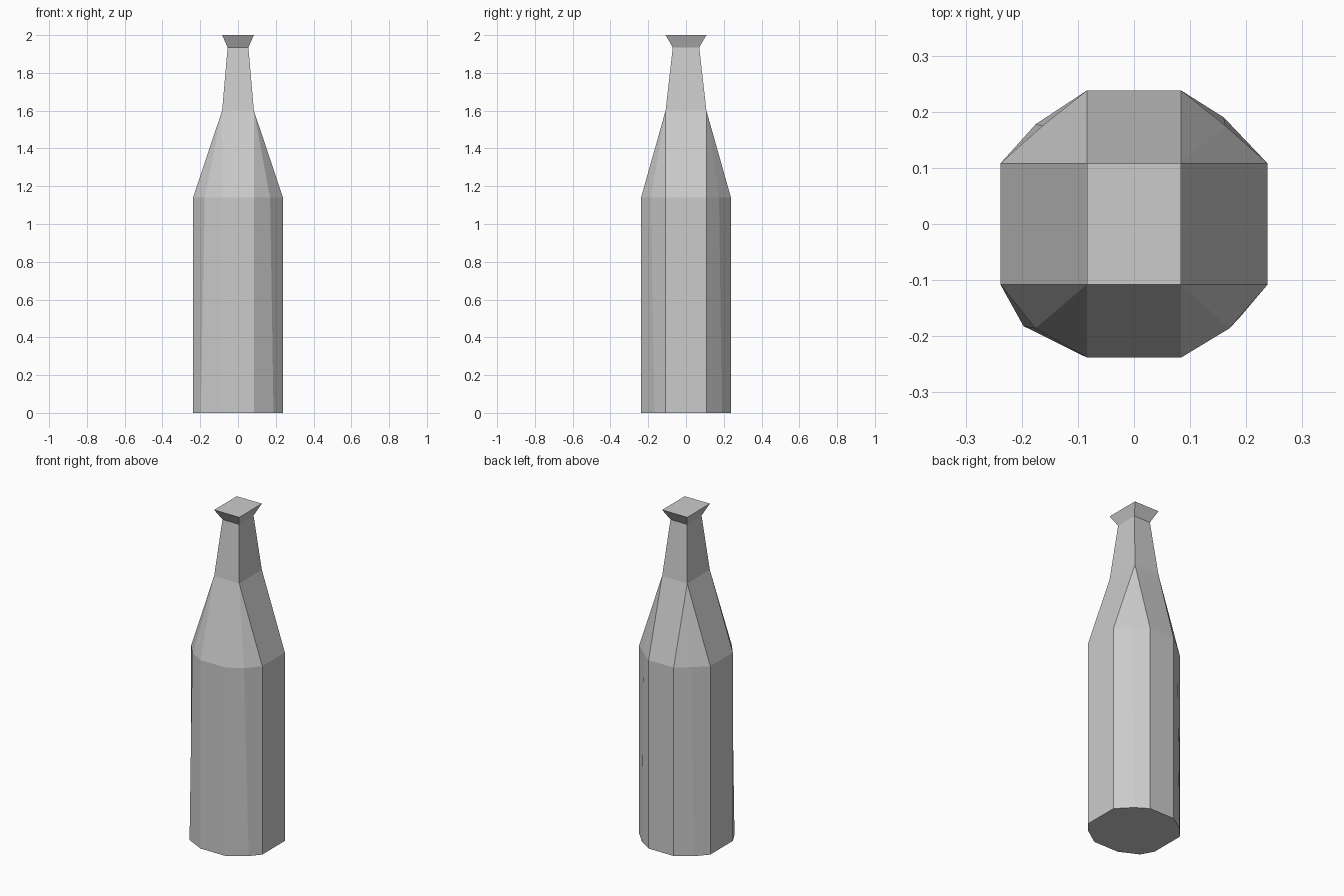
import bpy, bmesh

if "Cube" in bpy.data.objects:
    bpy.data.objects.remove(bpy.data.objects["Cube"])

# Half sizes of the chamfered body and the rectangular neck
R, CX, CY = 0.238, 0.084, 0.108


def body_ring(bm, z, corners):
    """Twelve-sided ring: two points per side plus one point per corner."""
    fr, br, bl, fl = corners
    pts = [(CX, -R), fr, (R, -CY),
           (R, CY), br, (CX, R),
           (-CX, R), bl, (-R, CY),
           (-R, -CY), fl, (-CX, -R)]
    return [bm.verts.new((x, y, z)) for x, y in pts]


def neck_ring(bm, z, x, y):
    return [bm.verts.new((sx * x, sy * y, z))
            for sx, sy in ((1, -1), (1, 1), (-1, 1), (-1, -1))]


def bridge(bm, low, high):
    n = len(low)
    for i in range(n):
        j = (i + 1) % n
        bm.faces.new((low[i], low[j], high[j], high[i]))


bm = bmesh.new()

# Body
base = body_ring(bm, 0, [(0.188, -0.167), (0.16, 0.19), (-0.175, 0.178), (-0.197, -0.182)])
top = body_ring(bm, 1.14, [(0.17, -0.186), (0.163, 0.175), (-0.163, 0.175), (-0.176, -0.186)])
bridge(bm, base, top)
bm.faces.new(base[::-1])

# Neck and flared lip
neck = [neck_ring(bm, z, x, y) for z, x, y in
        ((1.6, CX, CY), (1.935, 0.055, 0.07), (2.0, CX, CY))]
for low, high in zip(neck, neck[1:]):
    bridge(bm, low, high)
bm.faces.new(neck[-1])

# Shoulder: corner triangles meet each neck corner, quads fill the sides
for k in range(4):
    a, b, c, d = (top[(3 * k + i) % 12] for i in range(4))
    p, q = neck[0][k], neck[0][(k + 1) % 4]
    bm.faces.new((a, b, p))
    bm.faces.new((b, c, p))
    bm.faces.new((c, d, q, p))

bmesh.ops.recalc_face_normals(bm, faces=bm.faces)
mesh = bpy.data.meshes.new("bottle")
bm.to_mesh(mesh)
bm.free()
bottle = bpy.data.objects.new("bottle", mesh)
bpy.context.collection.objects.link(bottle)
